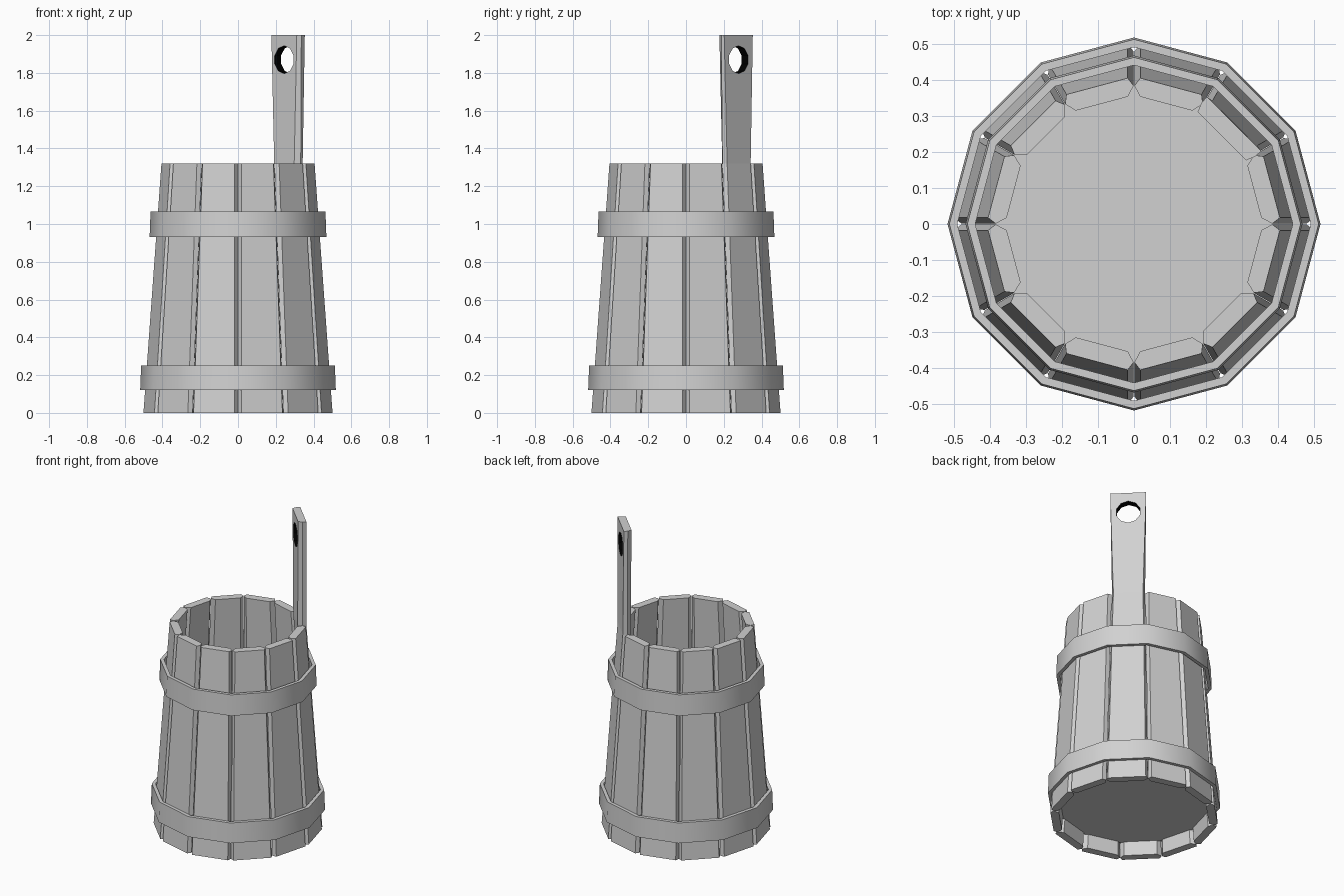
import bpy, bmesh
from math import radians, tan, cos, pi
from mathutils import Matrix, Vector

if "Cube" in bpy.data.objects:
    bpy.data.objects.remove(bpy.data.objects["Cube"], do_unlink=True)

COUNT = 12
STEP = radians(30)
HEIGHT = 1.32
THICK = 0.05
CHAMFER = 0.018


def material(name, value):
    mat = bpy.data.materials.new(name)
    mat.use_nodes = True
    colour = (value, value, value, 1)
    mat.diffuse_color = colour
    mat.node_tree.nodes["Principled BSDF"].inputs["Base Color"].default_value = colour
    return mat


grey = material("plain grey", 0.64)
black = material("hole black", 0.0)


def finish(name, bm, smooth=False):
    bmesh.ops.recalc_face_normals(bm, faces=bm.faces[:])
    mesh = bpy.data.meshes.new(name)
    bm.to_mesh(mesh)
    bm.free()
    obj = bpy.data.objects.new(name, mesh)
    bpy.context.collection.objects.link(obj)
    mesh.materials.append(grey)
    if smooth:
        bpy.ops.object.select_all(action="DESELECT")
        obj.select_set(True)
        bpy.context.view_layer.objects.active = obj
        bpy.ops.object.shade_smooth_by_angle(angle=radians(40))
    return obj


def section(outer, inner, half_outer, half_mid, half_inner):
    """Six-sided plank outline as (distance outward, sideways)."""
    mid = (outer + inner) / 2
    right = [(outer, half_outer), (mid, half_mid), (inner, half_inner)]
    return right + [(r, -s) for r, s in reversed(right)]


def stave_section(apothem):
    half = tan(STEP / 2)
    inner = apothem - THICK
    return section(apothem, inner, apothem * half - CHAMFER,
                   (apothem + inner) / 2 * half - 0.001, inner * half - CHAMFER)


def loft(name, levels, angle):
    """Plank through a stack of outlines, turned about z."""
    bm = bmesh.new()
    rings = [[bm.verts.new((r, s, z)) for r, s in outline] for z, outline in levels]
    for low, high in zip(rings, rings[1:]):
        for i in range(len(low)):
            j = (i + 1) % len(low)
            bm.faces.new((low[i], low[j], high[j], high[i]))
    bm.faces.new(rings[0])
    bm.faces.new(rings[-1])
    bmesh.ops.rotate(bm, verts=bm.verts[:], matrix=Matrix.Rotation(angle, 3, "Z"))
    return finish(name, bm)


def hoop(name, z_low, z_high, r_low, r_high, thick):
    """Twelve-sided metal band with corners over the seams."""
    bm = bmesh.new()
    profile = [(r_low, z_low), (r_high, z_high), (r_high - thick, z_high), (r_low - thick, z_low)]
    rings = []
    for i in range(COUNT):
        turn = Matrix.Rotation(i * STEP, 3, "Z")
        rings.append([bm.verts.new(turn @ Vector((r, 0, z))) for r, z in profile])
    for i in range(COUNT):
        a, b = rings[i], rings[(i + 1) % COUNT]
        for j in range(4):
            k = (j + 1) % 4
            bm.faces.new((a[j], b[j], b[k], a[k]))
    return finish(name, bm, smooth=True)


# Staves, one of which runs up into the handle
wall = [(0, stave_section(0.488)), (HEIGHT, stave_section(0.396))]
handle = None
for i in range(COUNT):
    angle = (i + 0.5) * STEP
    if i == 1:
        top = section(0.393, 0.345, 0.107, 0.105, 0.095)
        handle = loft("handle_stave", wall + [(2, top)], angle)
    else:
        loft(f"stave_{i + 1}", wall, angle)

# Round hole through the handle
axis = Vector((1, 1, 0)).normalized()
centre = axis * 0.365 + Vector((0, 0, 1.87))
bm = bmesh.new()
bmesh.ops.create_cone(bm, cap_ends=True, segments=10, radius1=0.074, radius2=0.074, depth=0.4)
bmesh.ops.transform(bm, verts=bm.verts[:], matrix=Matrix.Translation(centre)
                    @ axis.to_track_quat("Z", "Y").to_matrix().to_4x4())
cutter = finish("hole_cutter", bm)
cutter.hide_render = True
cut = handle.modifiers.new("hole", "BOOLEAN")
cut.operation = "DIFFERENCE"
cut.solver = "EXACT"
cut.object = cutter
bpy.context.view_layer.objects.active = handle
bpy.ops.object.modifier_apply(modifier=cut.name)
bpy.data.objects.remove(cutter, do_unlink=True)
handle.data.materials.clear()
handle.data.materials.append(grey)
handle.data.materials.append(black)
for face in handle.data.polygons:
    offset = face.center - centre
    offset -= axis * offset.dot(axis)
    in_hole = offset.length < 0.08 and abs(face.normal.dot(axis)) < 0.3
    face.material_index = 1 if in_hole else 0

# Hoops
hoop("lower_hoop", 0.12, 0.25, 0.518, 0.513, 0.022)
hoop("upper_hoop", 0.93, 1.065, 0.468, 0.463, 0.022)

# Floor board set up inside the staves
bm = bmesh.new()
bmesh.ops.create_cone(bm, cap_ends=True, segments=COUNT, radius1=0.455, radius2=0.453, depth=0.04)
bmesh.ops.translate(bm, verts=bm.verts[:], vec=(0, 0, 0.11))
finish("floor_board", bm)
